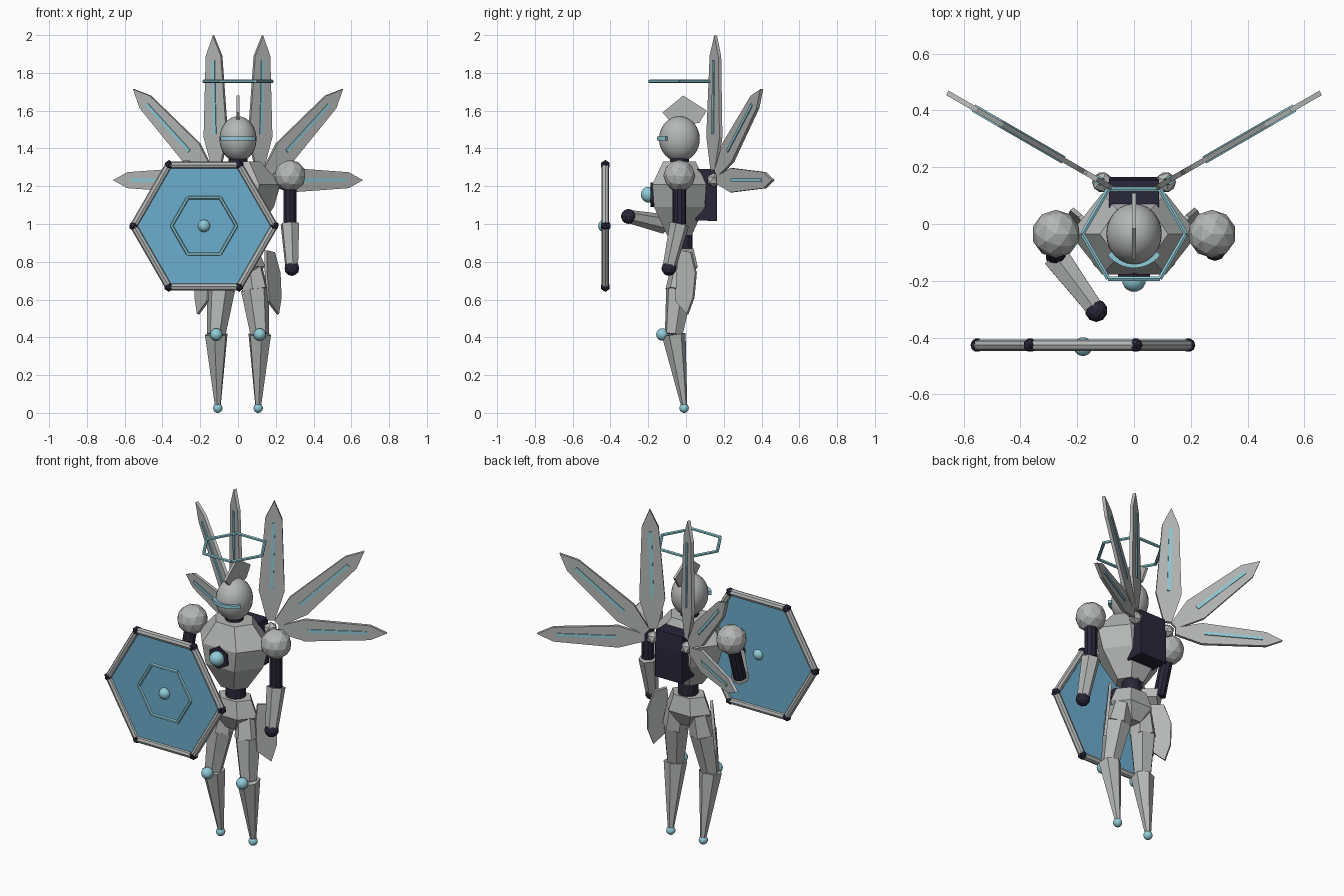
import bpy, bmesh, math
from mathutils import Vector, Matrix

cube = bpy.data.objects.get("Cube")
if cube:
    bpy.data.objects.remove(cube, do_unlink=True)


def material(name, rgb):
    m = bpy.data.materials.new(name)
    m.use_nodes = True
    col = (*rgb, 1)
    m.diffuse_color = col
    m.node_tree.nodes["Principled BSDF"].inputs["Base Color"].default_value = col
    return m


GREY = material("metal grey", (0.46, 0.47, 0.47))
DARK = material("dark navy", (0.022, 0.02, 0.04))
BLUE = material("panel blue", (0.15, 0.42, 0.62))
CYAN = material("glow cyan", (0.28, 0.6, 0.68))


def finish(name, bm, mat, smooth=False):
    bmesh.ops.recalc_face_normals(bm, faces=bm.faces[:])
    me = bpy.data.meshes.new(name)
    bm.to_mesh(me)
    bm.free()
    me.materials.append(mat)
    for p in me.polygons:
        p.use_smooth = smooth
    ob = bpy.data.objects.new(name, me)
    bpy.context.collection.objects.link(ob)
    return ob


def ball(name, loc, r, mat, sub=2, smooth=False):
    bm = bmesh.new()
    bmesh.ops.create_icosphere(bm, subdivisions=sub, radius=r,
                               matrix=Matrix.Translation(loc))
    return finish(name, bm, mat, smooth)


def add_rod(bm, a, b, r1, r2, sides):
    a, b = Vector(a), Vector(b)
    rot = (b - a).to_track_quat('Z', 'Y').to_matrix().to_4x4()
    bmesh.ops.create_cone(bm, cap_ends=True, segments=sides, radius1=r1, radius2=r2,
                          depth=(b - a).length,
                          matrix=Matrix.Translation((a + b) / 2) @ rot)


def rod(name, a, b, r1, r2, mat, sides=6):
    bm = bmesh.new()
    add_rod(bm, a, b, r1, r2, sides)
    return finish(name, bm, mat)


def loft(name, rings, mat, sides=6, cy=-0.035):
    """Stack of rings (z, x radius, y radius), first corner on the x axis."""
    bm = bmesh.new()
    loops = []
    for z, rx, ry in rings:
        angles = [math.tau * i / sides for i in range(sides)]
        loops.append([bm.verts.new((rx * math.cos(t), cy + ry * math.sin(t), z))
                      for t in angles])
    for lo, hi in zip(loops, loops[1:]):
        for i in range(sides):
            j = (i + 1) % sides
            bm.faces.new((lo[i], lo[j], hi[j], hi[i]))
    bm.faces.new(loops[0])
    bm.faces.new(loops[-1])
    return finish(name, bm, mat)


def plate(name, pts, origin, u, v, thick, mat):
    """Flat outline in the plane u, v, given thickness about that plane."""
    origin, u, v = Vector(origin), Vector(u).normalized(), Vector(v).normalized()
    n = u.cross(v) * thick / 2
    bm = bmesh.new()
    front = [bm.verts.new(origin + u * a + v * b + n) for a, b in pts]
    back = [bm.verts.new(origin + u * a + v * b - n) for a, b in pts]
    bm.faces.new(front)
    bm.faces.new(back)
    for i in range(len(pts)):
        j = (i + 1) % len(pts)
        bm.faces.new((front[i], front[j], back[j], back[i]))
    return finish(name, bm, mat)


def hexagon(c, r, u, v):
    return [Vector(c) + Vector(u) * r * math.cos(i * math.pi / 3)
            + Vector(v) * r * math.sin(i * math.pi / 3) for i in range(6)]


def hex_frame(name, pts, r, mat, sides=6):
    bm = bmesh.new()
    for i in range(6):
        add_rod(bm, pts[i], pts[(i + 1) % 6], r, r, sides)
    return finish(name, bm, mat)


X, Y, Z = (1, 0, 0), (0, 1, 0), (0, 0, 1)

# Head, crest, visor and halo
bm = bmesh.new()
bmesh.ops.create_uvsphere(bm, u_segments=24, v_segments=16, radius=1,
                          matrix=Matrix.Translation((0, -0.035, 1.45))
                          @ Matrix.Diagonal((0.098, 0.108, 0.12, 1)))
finish("head", bm, GREY, True)
plate("crest", [(-0.125, 1.59), (-0.015, 1.68), (0.11, 1.6), (0.07, 1.535), (-0.06, 1.52)],
      (0, 0, 0), Y, Z, 0.014, GREY)
arc = [math.radians(a) for a in range(-52, 53, 8)]
outer = [(0.118 * math.sin(t), -0.035 - 0.12 * math.cos(t)) for t in arc]
inner = [(0.09 * math.sin(t), -0.035 - 0.09 * math.cos(t)) for t in reversed(arc)]
plate("visor", outer + inner, (0, 0, 1.453), X, Y, 0.02, CYAN)
hex_frame("halo", hexagon((0, -0.035, 1.755), 0.182, X, Y), 0.009, CYAN)

# Body
rod("neck", (0, -0.035, 1.29), (0, -0.035, 1.37), 0.05, 0.05, DARK, 12)
loft("torso", [(0.94, 0.085, 0.075), (1.09, 0.19, 0.155), (1.21, 0.225, 0.165),
               (1.33, 0.12, 0.1)], GREY)
rod("core_socket", (0, -0.15, 1.155), (0, -0.187, 1.155), 0.066, 0.066, DARK)
ball("core", (0, -0.197, 1.155), 0.042, CYAN, 3, True)
plate("backpack", [(0.05, 1.02), (0.165, 1.015), (0.165, 1.2), (0.155, 1.29), (0.05, 1.29)],
      (0, 0, 0), Y, Z, 0.176, DARK)
rod("waist", (0, -0.02, 0.85), (0, -0.02, 0.955), 0.055, 0.055, DARK, 12)
loft("pelvis", [(0.69, 0.06, 0.05), (0.775, 0.145, 0.1), (0.87, 0.105, 0.075)], GREY, cy=-0.025)

# Wing blade: root, widest part, shoulder, tip as length fraction and half width
BLADE = [(0.07, 0.022), (0.3, 0.07), (0.86, 0.046)]
WINGS = [("upper", 88.5, 0.765, 1.0), ("middle", 43.5, 0.70, 0.98), ("lower", 0, 0.63, 0.92)]

for s, side in ((1, "left"), (-1, "right")):
    # Wings
    hub = Vector((s * 0.112, 0.147, 1.232))
    ball(side + "_wing_hub", hub, 0.04, GREY, 1)
    out = Vector((s * math.cos(math.radians(30)), math.sin(math.radians(30)), 0))
    for label, angle, length, k in WINGS:
        a = math.radians(angle)
        u = out * math.cos(a) + Vector(Z) * math.sin(a)
        v = Vector(Z) * math.cos(a) - out * math.sin(a)
        edge = [(t * length, w * k) for t, w in BLADE]
        outline = edge + [(length, 0)] + [(p, -q) for p, q in reversed(edge)]
        plate(f"{side}_{label}_wing_blade", outline, hub, u, v, 0.018, GREY)
        p, q = 0.32 * length, 0.83 * length
        plate(f"{side}_{label}_wing_strip",
              [(p, -0.009), (q, -0.009), (q, 0.009), (p, 0.009)], hub, u, v, 0.028, CYAN)

    # Arms
    shoulder = Vector((s * 0.275, -0.035, 1.255))
    ball(side + "_shoulder", shoulder, 0.085, GREY)
    if s > 0:
        elbow, hand = Vector((0.275, -0.035, 1.0)), Vector((0.285, -0.09, 0.765))
    else:
        elbow, hand = Vector((-0.275, -0.115, 1.0)), Vector((-0.133, -0.305, 1.04))
    rod(side + "_upper_arm", shoulder, elbow, 0.036, 0.036, DARK, 10)
    rod(side + "_forearm", elbow, hand, 0.052, 0.035, GREY)
    ball(side + "_hand", hand, 0.04, DARK)

    # Hip plate, turned towards the front
    h = Vector((s * 0.58, 0.81, 0))
    down = Vector((s * 0.11, 0, -1))
    plate(side + "_hip_plate", [(-0.035, 0), (0.035, 0.01), (0.065, 0.12), (0.05, 0.25),
                                (0.01, 0.34), (-0.065, 0.27), (-0.055, 0.1)],
          (s * 0.168, 0, 0.86), h, down, 0.016, GREY)

    # Legs
    hip, thigh = (s * 0.072, -0.02, 0.77), (s * 0.09, -0.035, 0.65)
    knee, ankle = (s * 0.115, -0.065, 0.415), (s * 0.107, -0.01, 0.04)
    rod(side + "_hip", hip, thigh, 0.06, 0.075, GREY)
    rod(side + "_thigh", thigh, knee, 0.075, 0.05, GREY)
    rod(side + "_shin", knee, ankle, 0.064, 0.017, GREY)
    ball(side + "_knee", (s * 0.115, -0.125, 0.415), 0.033, CYAN, 3, True)
    ball(side + "_foot", (s * 0.107, -0.01, 0.025), 0.025, CYAN, 3, True)

# Shield
centre = (-0.18, -0.427, 0.99)
corners = hexagon(centre, 0.372, X, Z)
plate("shield_panel", [(c.x, c.z) for c in corners], (0, -0.427, 0), X, Z, 0.01, BLUE)
hex_frame("shield_rim", corners, 0.02, GREY, 8)
for i, c in enumerate(corners):
    ball(f"shield_joint_{i + 1}", c, 0.027, DARK, 1)
hex_frame("shield_inner_ring", hexagon((-0.18, -0.432, 0.99), 0.172, X, Z), 0.009, CYAN)
ball("shield_boss", (-0.18, -0.432, 0.99), 0.033, CYAN, 3, True)
